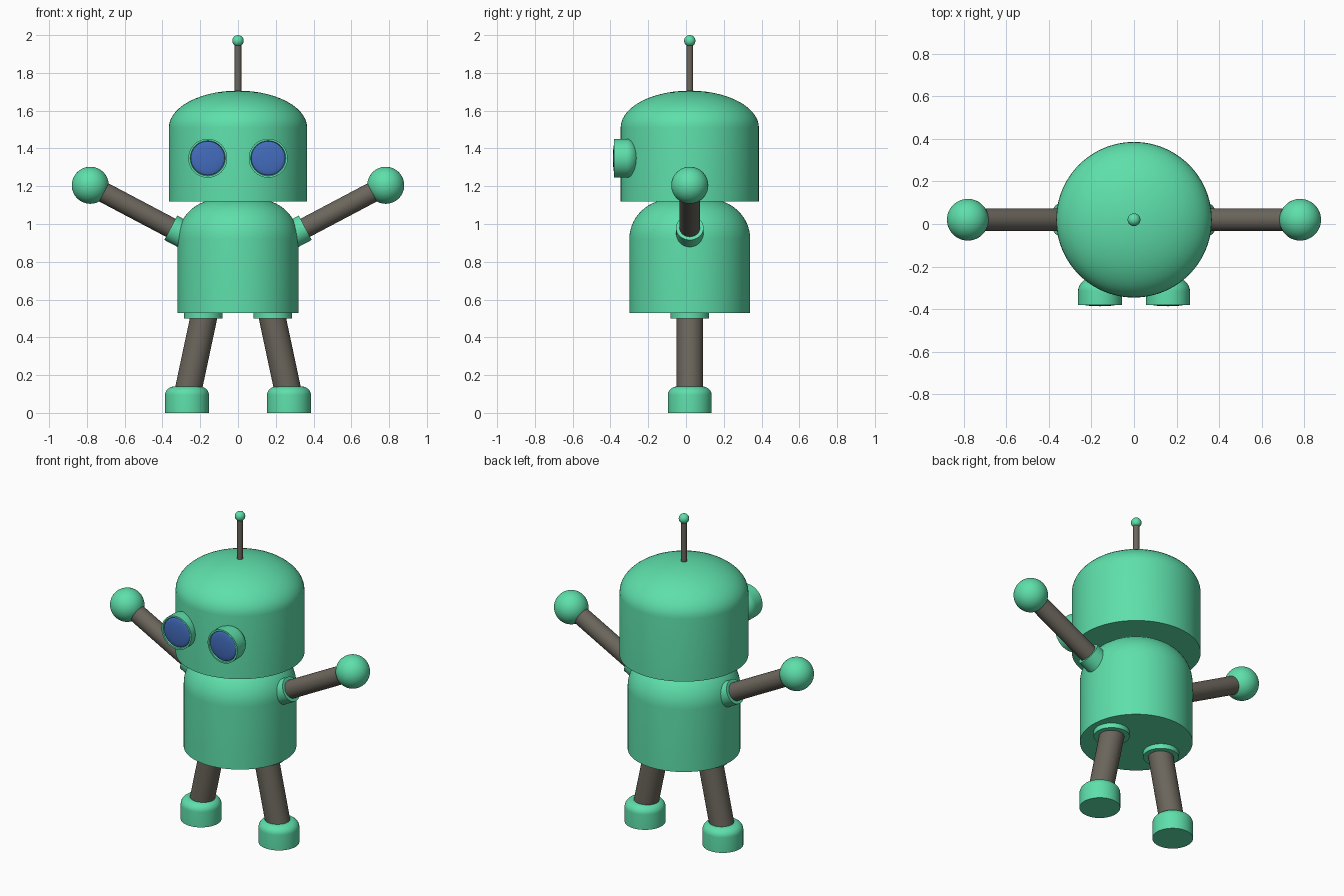
import bpy, bmesh, math
from mathutils import Vector

if "Cube" in bpy.data.objects:
    bpy.data.objects.remove(bpy.data.objects["Cube"])

CY = 0.02  # depth of the body axis


def material(name, rgb):
    m = bpy.data.materials.new(name)
    m.diffuse_color = (*rgb, 1)
    m.use_nodes = True
    m.node_tree.nodes["Principled BSDF"].inputs["Base Color"].default_value = m.diffuse_color
    return m


GREEN = material("mint green", (0.112, 0.74, 0.407))
DARK = material("dark warm grey", (0.147, 0.132, 0.107))
BLUE = material("lens blue", (0.056, 0.15, 0.51))


def lathe(name, profile, origin, axis, mat, segs=64):
    """Revolve (radius, height) points around an axis starting at origin."""
    bm = bmesh.new()
    rings = []
    for r, h in profile:
        if r < 1e-6:
            rings.append([bm.verts.new((0, 0, h))])
        else:
            rings.append([bm.verts.new((r * math.cos(2 * math.pi * i / segs),
                                        r * math.sin(2 * math.pi * i / segs), h))
                          for i in range(segs)])
    for a, b in zip(rings, rings[1:]):
        for i in range(segs):
            j = (i + 1) % segs
            if len(a) == 1:
                bm.faces.new((a[0], b[j], b[i]))
            elif len(b) == 1:
                bm.faces.new((a[i], a[j], b[0]))
            else:
                bm.faces.new((a[i], a[j], b[j], b[i]))
    bmesh.ops.recalc_face_normals(bm, faces=bm.faces)
    me = bpy.data.meshes.new(name)
    bm.to_mesh(me)
    bm.free()
    me.materials.append(mat)
    ob = bpy.data.objects.new(name, me)
    bpy.context.collection.objects.link(ob)
    ob.location = origin
    ob.rotation_mode = 'QUATERNION'
    ob.rotation_quaternion = Vector((0, 0, 1)).rotation_difference(Vector(axis).normalized())
    bpy.ops.object.select_all(action='DESELECT')
    ob.select_set(True)
    bpy.context.view_layer.objects.active = ob
    bpy.ops.object.shade_smooth_by_angle(angle=math.radians(35))
    return ob


def arc(r0, h0, dr, dh, n=14):
    """Quarter ellipse from the side (r0 + dr, h0) to the top (r0, h0 + dh)."""
    return [(r0 + dr * math.cos(t * math.pi / 2 / n), h0 + dh * math.sin(t * math.pi / 2 / n))
            for t in range(n)] + [(r0, h0 + dh)]


def rod(name, a, b, r, mat, segs=40):
    a, b = Vector(a), Vector(b)
    n = (b - a).length
    return lathe(name, [(0, 0), (r, 0), (r, n), (0, n)], a, b - a, mat, segs)


def ball(name, c, r, mat, n=24):
    pts = [(r * math.sin(math.pi * i / n), -r * math.cos(math.pi * i / n)) for i in range(n + 1)]
    return lathe(name, pts, c, (0, 0, 1), mat, 48)


# Head and body: cylinders with domed tops
lathe("head", [(0, 1.118), (0.366, 1.118)] + arc(0, 1.51, 0.366, 0.196),
      (0, CY, 0), (0, 0, 1), GREEN, 96)
lathe("body", [(0, 0.53), (0.32, 0.53)] + arc(0.1, 0.92, 0.22, 0.212) + [(0, 1.135)],
      (0, CY, 0), (0, 0, 1), GREEN, 96)

# Antenna
rod("antenna_rod", (0, CY, 1.68), (0, CY, 1.965), 0.018, DARK, 24)
ball("antenna_tip", (0, CY, 1.97), 0.03, GREEN)

for s, side in ((-1, "left"), (1, "right")):
    # Eye: round-backed cup with a rim and a slightly bulging lens
    cup = [(0, 0.372), (0.09, 0.372), (0.093, 0.382), (0.103, 0.382)]
    cup += [(r, 0.315 - h) for r, h in arc(0, 0, 0.103, 0.072)]
    lathe(side + "_eye_cup", cup, (s * 0.16, 0, 1.348), (0, -1, 0), GREEN)
    lathe(side + "_eye_lens", [(0, 0.366), (0.09, 0.366)] + arc(0, 0.374, 0.09, 0.013, 8),
          (s * 0.16, 0, 1.348), (0, -1, 0), BLUE)

    # Arm, shoulder collar and hand
    hand = Vector((s * 0.782, CY, 1.205))
    shoulder = Vector((s * 0.356, CY, 0.98))
    inward = (shoulder - hand).normalized()
    rod(side + "_shoulder_collar", shoulder + inward * 0.13, shoulder, 0.073, GREEN)
    rod(side + "_arm", shoulder + inward * 0.05, hand, 0.054, DARK)
    ball(side + "_hand", hand, 0.098, GREEN)

    # Leg, hip collar and foot
    rod(side + "_hip_collar", (s * 0.183, CY, 0.5), (s * 0.183, CY, 0.56), 0.102, GREEN)
    rod(side + "_leg", (s * 0.272, CY, 0.08), (s * 0.174, CY, 0.54), 0.071, DARK)
    lathe(side + "_foot", [(0, 0), (0.116, 0)] + arc(0.066, 0.095, 0.05, 0.045, 8) + [(0, 0.14)],
          (s * 0.27, CY, 0), (0, 0, 1), GREEN)
